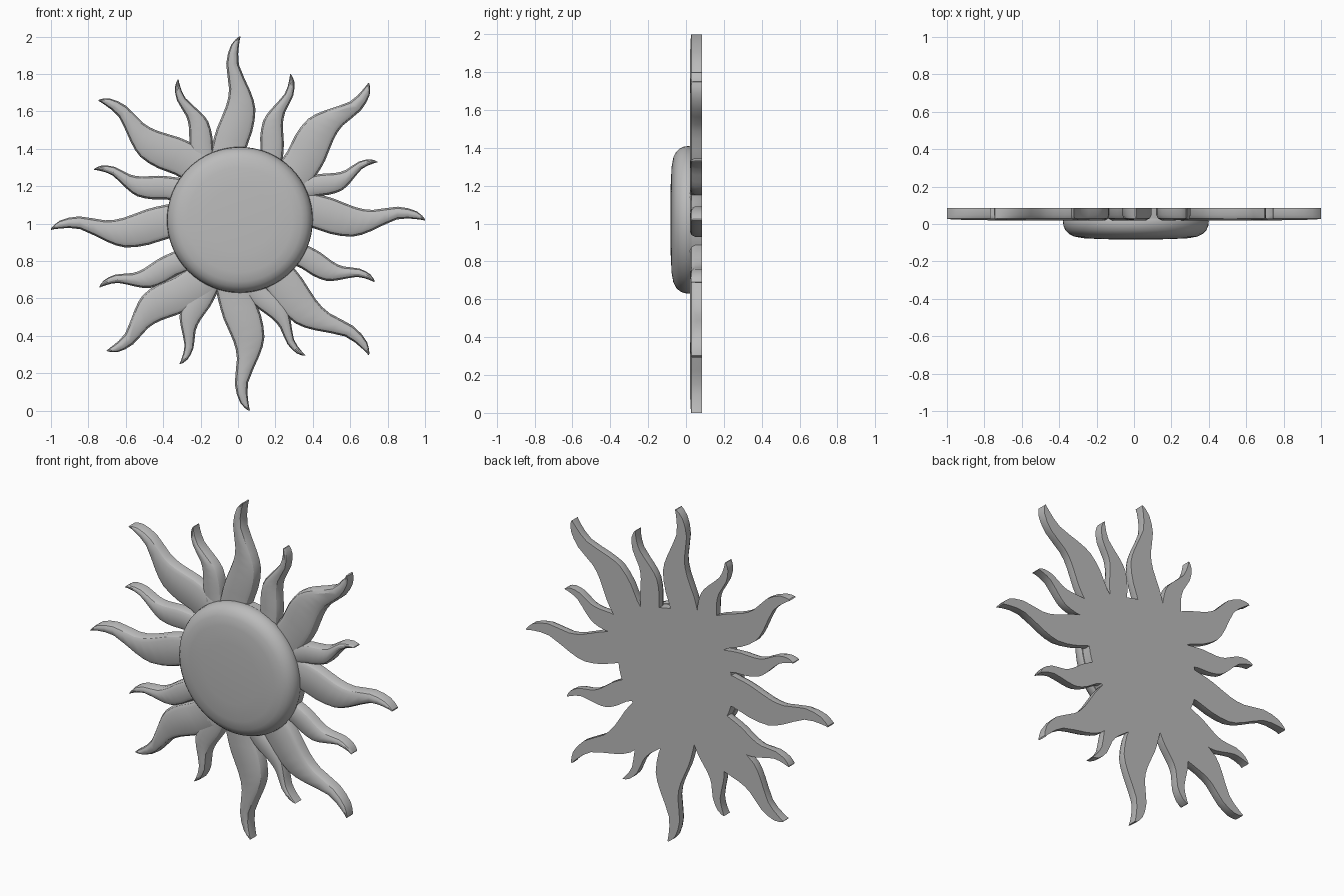
import bpy, bmesh, math
from mathutils import Vector

cube = bpy.data.objects.get("Cube")
if cube:
    bpy.data.objects.remove(cube, do_unlink=True)

grey = bpy.data.materials.new("plain_grey")
grey.use_nodes = True
colour = (0.5, 0.5, 0.5, 1)
grey.diffuse_color = colour
grey.node_tree.nodes["Principled BSDF"].inputs["Base Color"].default_value = colour

BACK = 0.085
CENTRE = Vector((0.01, 1.02))


def finish(name, bm, angle):
    bmesh.ops.recalc_face_normals(bm, faces=bm.faces)
    mesh = bpy.data.meshes.new(name)
    bm.to_mesh(mesh)
    bm.free()
    obj = bpy.data.objects.new(name, mesh)
    bpy.context.collection.objects.link(obj)
    mesh.materials.append(grey)
    bpy.ops.object.select_all(action="DESELECT")
    obj.select_set(True)
    bpy.context.view_layer.objects.active = obj
    bpy.ops.object.shade_smooth_by_angle(angle=math.radians(angle))


def loft(bm, rings):
    """Skin closed rings of points and cap both ends."""
    loops = [[bm.verts.new(p) for p in ring] for ring in rings]
    for a, b in zip(loops, loops[1:]):
        for i in range(len(a)):
            j = (i + 1) % len(a)
            bm.faces.new((a[i], a[j], b[j], b[i]))
    bm.faces.new(loops[0])
    bm.faces.new(loops[-1])


def round_part(name, profile, steps=64):
    """Turn a (radius, y) profile about the front-back axis."""
    bm = bmesh.new()
    turns = [math.tau * i / steps for i in range(steps)]
    loft(bm, [[(CENTRE.x + r * math.cos(a), y, CENTRE.y + r * math.sin(a))
               for a in turns] for r, y in profile])
    finish(name, bm, 50)


# Domed face and the flat core behind it
round_part("sun_face", [(0.385, 0.03), (0.39, 0.015), (0.387, -0.01), (0.377, -0.033),
                        (0.358, -0.053), (0.33, -0.067), (0.28, -0.076),
                        (0.18, -0.081), (0.05, -0.083)])
round_part("back_core", [(0.38, 0.025), (0.38, BACK)])

# Shared flame shape: position along ray, sideways sway, half width
FLAME = [(-0.25, -0.02, 0.5), (0, 0, 0.48), (0.17, 0.035, 0.5), (0.37, 0.07, 0.42),
         (0.53, 0.045, 0.3), (0.75, -0.04, 0.18), (0.92, -0.035, 0.11), (1, 0, 0.02)]


def smooth_stations(points):
    """Add one curved in-between station to each span."""
    pts = [Vector(p) for p in points]
    out = []
    for i in range(len(pts) - 1):
        a, b = pts[i], pts[i + 1]
        before, after = pts[max(i - 1, 0)], pts[min(i + 2, len(pts) - 1)]
        out += [a, (a + b) * 0.5625 - (before + after) * 0.0625]
    return out + [pts[-1]]


def ray(name, base, tip, width, side):
    base, tip = Vector(base), Vector(tip)
    along = tip - base
    across = Vector((along.y, -along.x)) * side
    unit = across.normalized()
    rings = []
    for t, sway, half in smooth_stations(FLAME):
        mid = base + along * t + across * sway
        w = half * width
        inset = min(0.028, w * 0.75)
        drop = inset / 0.028
        # Flat back, upright side and rounded front edge
        section = [(w, BACK), (w, 0.048), (w - inset * 0.35, 0.03),
                   (w - inset, 0.02 + 0.008 * (1 - drop))]
        section += [(-s, y) for s, y in reversed(section)]
        ring = []
        for s, y in section:
            p = mid + unit * s
            ring.append((p.x, y, p.y))
        rings.append(ring)
    bm = bmesh.new()
    loft(bm, rings)
    finish(name, bm, 32)


# Rays: base, tip, width, bend direction
LARGE = [
    ((-0.05, 1.40), (0.01, 2.00), 0.19, 1),
    ((0.34, 1.32), (0.70, 1.75), 0.21, -1),
    ((0.40, 1.07), (1.00, 1.02), 0.19, 1),
    ((0.21, 0.72), (0.70, 0.30), 0.20, 1),
    ((-0.01, 0.60), (0.06, 0.00), 0.20, -1),
    ((-0.28, 0.64), (-0.70, 0.32), 0.20, 1),
    ((-0.38, 1.01), (-1.00, 0.97), 0.19, -1),
    ((-0.28, 1.34), (-0.745, 1.66), 0.20, -1),
]
SMALL = [
    ((0.18, 1.37), (0.28, 1.80), 0.13, -1),
    ((0.40, 1.20), (0.745, 1.33), 0.12, 1),
    ((0.36, 0.82), (0.73, 0.69), 0.13, 1),
    ((0.10, 0.63), (0.36, 0.295), 0.12, -1),
    ((-0.18, 0.64), (-0.31, 0.25), 0.14, 1),
    ((-0.35, 0.78), (-0.74, 0.66), 0.13, -1),
    ((-0.37, 1.19), (-0.77, 1.29), 0.13, -1),
    ((-0.19, 1.37), (-0.32, 1.77), 0.13, 1),
]
for kind, rays in (("large_ray", LARGE), ("small_ray", SMALL)):
    for number, spec in enumerate(rays, 1):
        ray(f"{kind}_{number}", *spec)
